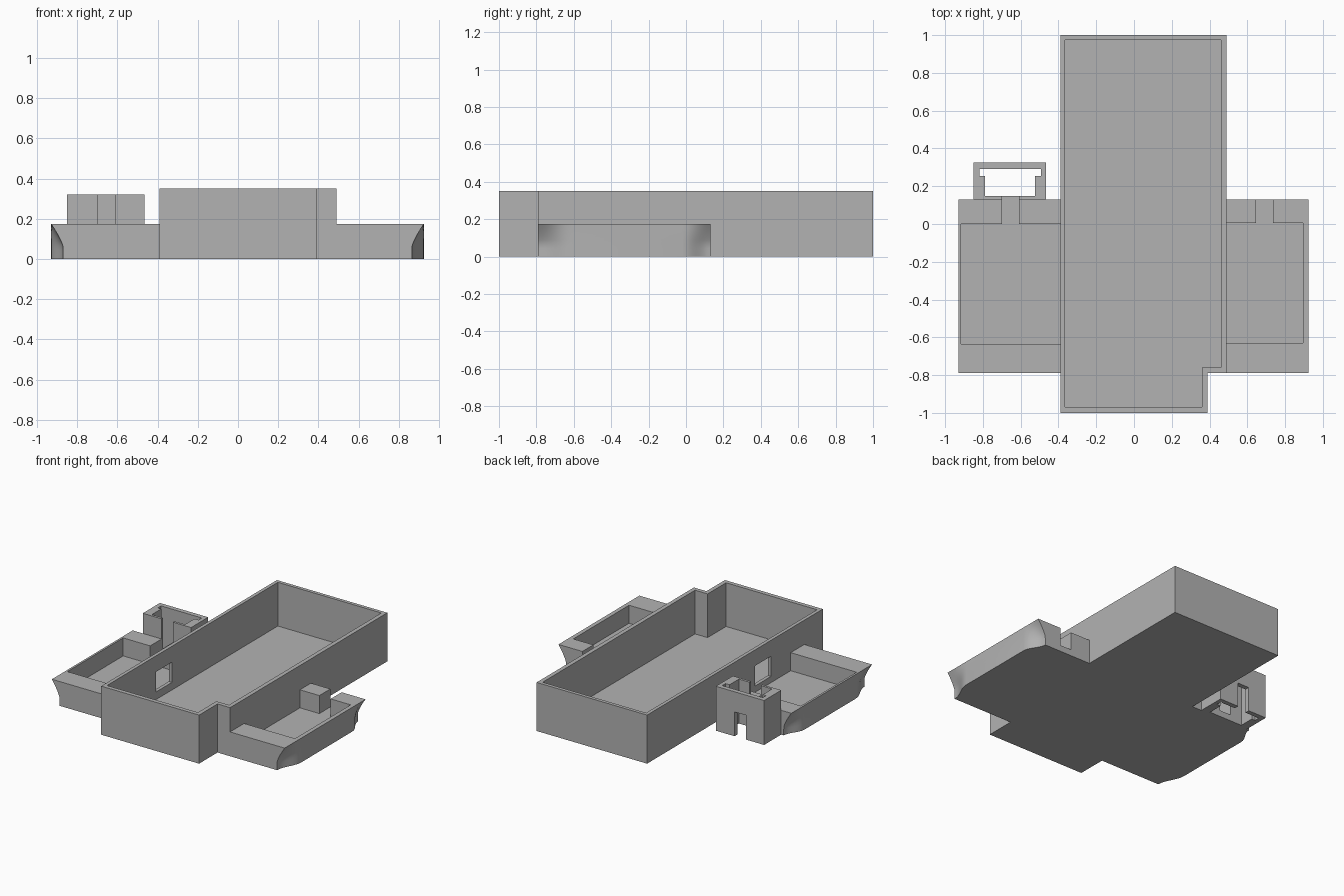
import bpy, bmesh, math

if "Cube" in bpy.data.objects:
    bpy.data.objects.remove(bpy.data.objects["Cube"], do_unlink=True)

GREY = (0.45, 0.45, 0.45, 1)
grey = bpy.data.materials.new("plain_grey")
grey.use_nodes = True
grey.diffuse_color = GREY
grey.node_tree.nodes["Principled BSDF"].inputs["Base Color"].default_value = GREY


def finish(name, bm):
    bmesh.ops.recalc_face_normals(bm, faces=bm.faces)
    mesh = bpy.data.meshes.new(name)
    bm.to_mesh(mesh)
    bm.free()
    mesh.materials.append(grey)
    obj = bpy.data.objects.new(name, mesh)
    bpy.context.collection.objects.link(obj)
    return obj


def loft(name, rings):
    """Skin a row of equal-length closed rings and cap both ends."""
    bm = bmesh.new()
    rows = [[bm.verts.new(p) for p in ring] for ring in rings]
    for a, b in zip(rows, rows[1:]):
        for i in range(len(a)):
            j = (i + 1) % len(a)
            bm.faces.new((a[i], a[j], b[j], b[i]))
    bm.faces.new(rows[0])
    bm.faces.new(rows[-1])
    return finish(name, bm)


def prism(name, outline, z0, z1):
    return loft(name, [[(x, y, z) for x, y in outline] for z in (z0, z1)])


def box(name, x0, x1, y0, y1, z0, z1):
    return prism(name, [(x0, y0), (x1, y0), (x1, y1), (x0, y1)], z0, z1)


def carve(obj, *cutters):
    """Subtract the cutters, bake the result and discard them."""
    for c in cutters:
        c.hide_render = True
        mod = obj.modifiers.new("cut", 'BOOLEAN')
        mod.operation = 'DIFFERENCE'
        mod.solver = 'EXACT'
        mod.object = c
    bpy.context.view_layer.update()
    dg = bpy.context.evaluated_depsgraph_get()
    baked = bpy.data.meshes.new_from_object(obj.evaluated_get(dg))
    obj.modifiers.clear()
    obj.data = baked
    for c in cutters:
        bpy.data.objects.remove(c, do_unlink=True)


def notched(x0, x1, y0, y1, notch_x, notch_y):
    return [(x0, y0), (notch_x, y0), (notch_x, notch_y),
            (x1, notch_y), (x1, y1), (x0, y1)]


# Main hall: open tray with a notched front corner and one window
hall = prism("main_hall", notched(-0.39, 0.49, -1, 1, 0.39, -0.79), 0, 0.35)
carve(hall,
      prism("hall_cutter", notched(-0.365, 0.46, -0.97, 0.975, 0.36, -0.76), 0.035, 0.5),
      box("window_cutter", -0.45, -0.34, -0.41, -0.23, 0.09, 0.235))

# Side wings: outer wall undercut at both ends, straight in between
FRONT, BACK, TOP = -0.79, 0.13, 0.175
STEPS = 8


def undercut(y, z):
    end = min((y - FRONT) / 0.19, (BACK - y) / 0.15, 1)
    along = 0.5 + 0.5 * math.cos(math.pi * end)
    up = max(0, (z - 0.06) / (TOP - 0.06))
    return 0.06 * along * (1 - up ** 1.3)


def wing(name, inner, outer):
    side = math.copysign(1, outer)
    ys = [FRONT + 0.19 * i / STEPS for i in range(STEPS + 1)]
    ys += [BACK - 0.15 * i / STEPS for i in range(STEPS, -1, -1)]
    zs = [TOP * i / STEPS for i in range(STEPS + 1)]
    rings = [[(inner, y, 0)]
             + [(outer - side * undercut(y, z), y, z) for z in zs]
             + [(inner, y, TOP)] for y in ys]
    obj = loft(name, rings)
    bpy.ops.object.select_all(action='DESELECT')
    obj.select_set(True)
    bpy.context.view_layer.objects.active = obj
    bpy.ops.object.shade_smooth_by_angle(angle=math.radians(30))
    return obj


FLOOR = 0.045
left_wing = wing("left_wing", 0.49, 0.925)
carve(left_wing,
      box("pocket_cutter", 0.45, 0.895, -0.63, 0.005, FLOOR, 0.3),
      box("slot_cutter", 0.645, 0.735, -0.1, 0.2, FLOOR, 0.3))

right_wing = wing("right_wing", -0.39, -0.93)
carve(right_wing,
      box("pocket_cutter", -0.915, -0.35, -0.635, 0, FLOOR, 0.3),
      box("slot_cutter", -0.70, -0.61, -0.1, 0.2, FLOOR, 0.3))

# Gate tower: open shaft, slot towards the wing, doorway at the back
tower = box("gate_tower", -0.85, -0.465, BACK, 0.325, 0, 0.32)
shaft = [(-0.79, 0.148), (-0.525, 0.148), (-0.525, 0.255), (-0.493, 0.255),
         (-0.493, 0.292), (-0.817, 0.292), (-0.817, 0.255), (-0.79, 0.255)]
carve(tower,
      prism("shaft_cutter", shaft, -0.1, 0.5),
      box("slot_cutter", -0.70, -0.61, 0.1, 0.2, FLOOR, 0.5),
      box("doorway_cutter", -0.705, -0.615, 0.2, 0.4, -0.1, 0.175))
